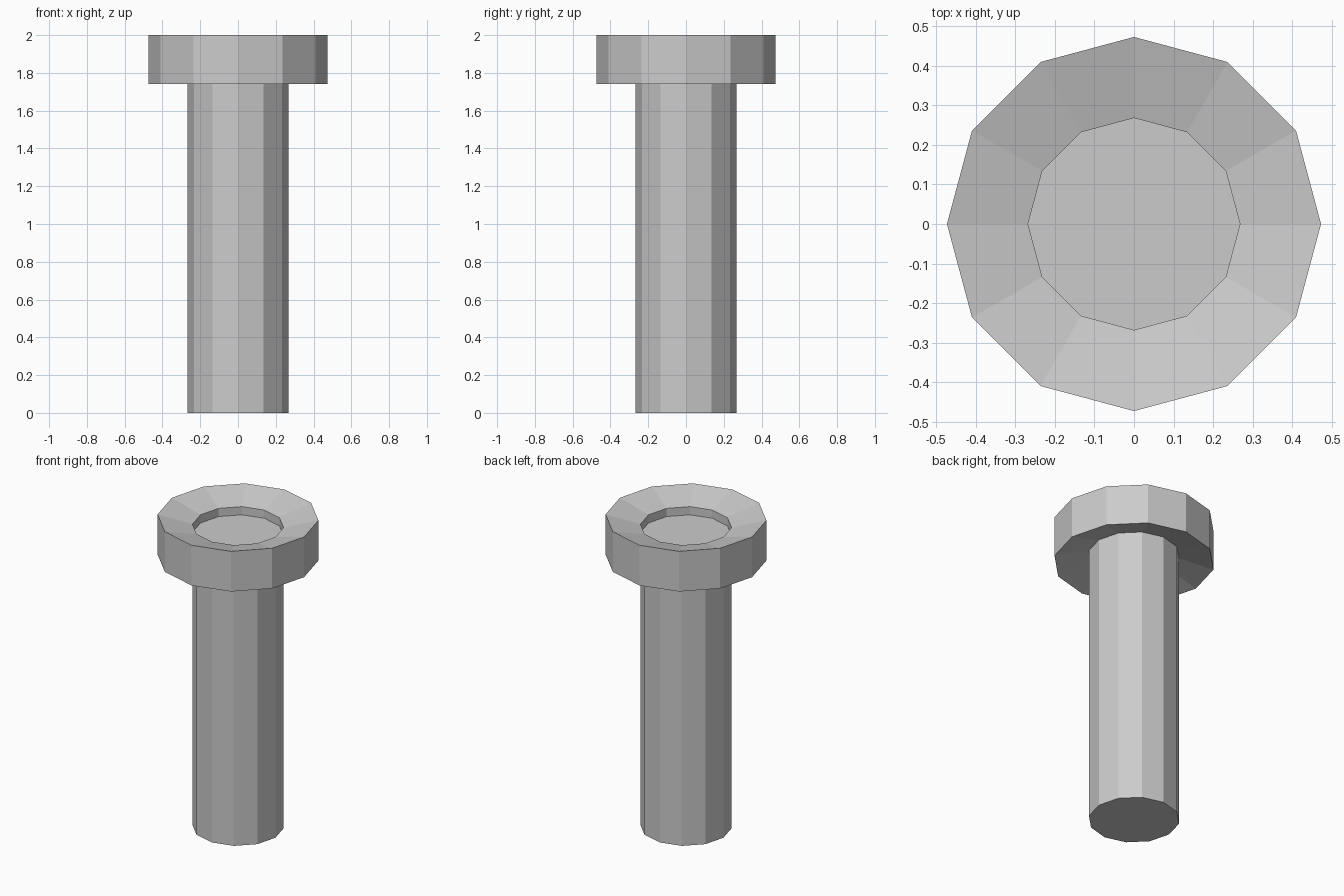
import bpy, bmesh, math

if "Cube" in bpy.data.objects:
    bpy.data.objects.remove(bpy.data.objects["Cube"])

SIDES = 12


def lathe(name, profile):
    """Revolve an (r, z) profile into a capped, flat-faced 12-sided solid."""
    bm = bmesh.new()
    rings = []
    for r, z in profile:
        rings.append([bm.verts.new((r * math.cos(2 * math.pi * i / SIDES),
                                    r * math.sin(2 * math.pi * i / SIDES), z))
                      for i in range(SIDES)])
    for a, b in zip(rings, rings[1:]):
        for i in range(SIDES):
            j = (i + 1) % SIDES
            bm.faces.new((a[i], a[j], b[j], b[i]))
    bm.faces.new(rings[0][::-1])
    bm.faces.new(rings[-1])
    bmesh.ops.recalc_face_normals(bm, faces=bm.faces)
    mesh = bpy.data.meshes.new(name)
    bm.to_mesh(mesh)
    bm.free()
    obj = bpy.data.objects.new(name, mesh)
    bpy.context.collection.objects.link(obj)
    return obj


SHAFT_R, HEAD_R = 0.268, 0.473

# Shaft, hollowed underside of head, rim, dished top and sunken floor
lathe("flanged_bolt", [
    (SHAFT_R, 0.0),
    (SHAFT_R, 1.795),
    (HEAD_R, 1.74),
    (HEAD_R, 2.0),
    (SHAFT_R, 1.945),
    (SHAFT_R, 1.892),
])
